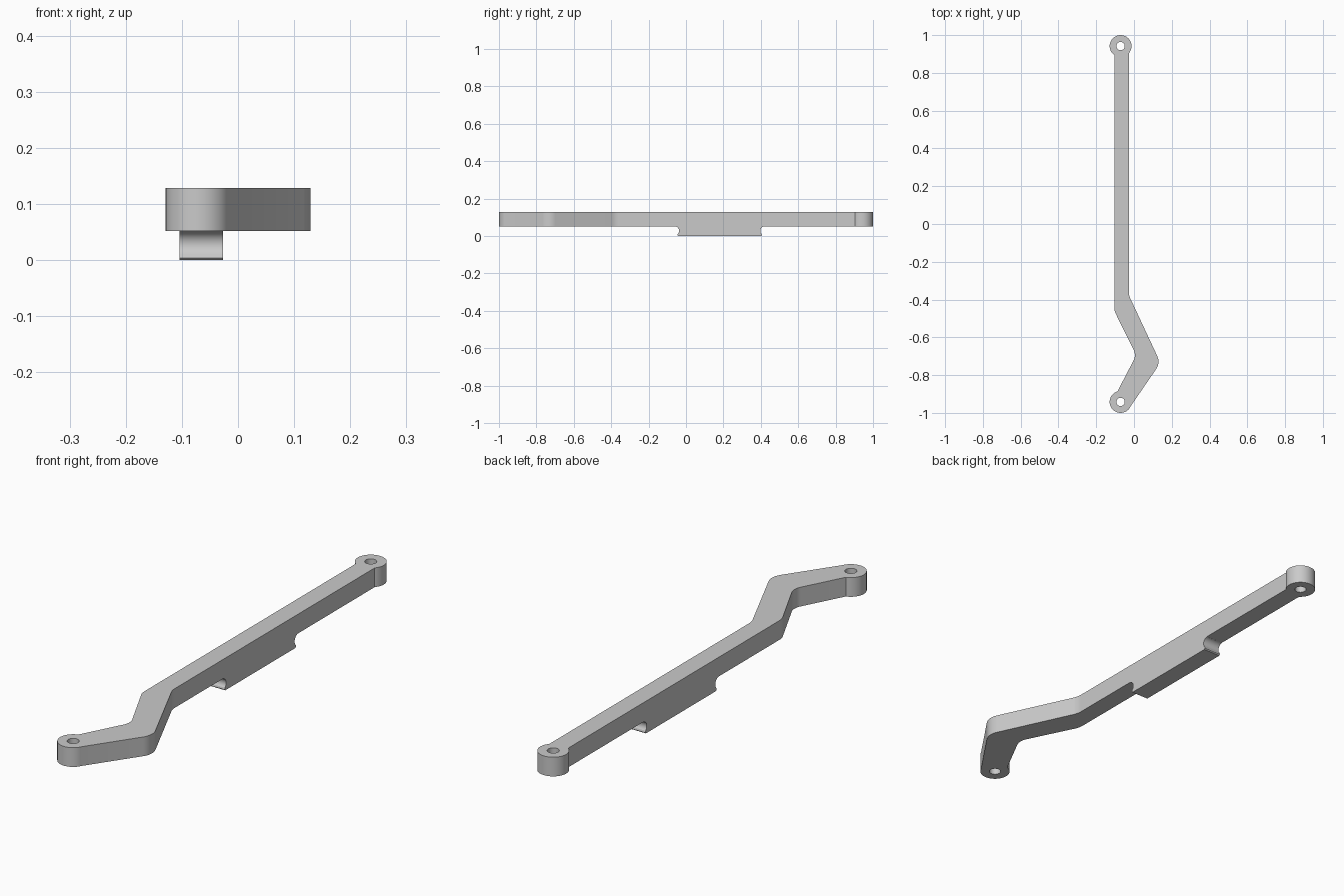
import bpy, bmesh, math
from mathutils import Vector

if "Cube" in bpy.data.objects:
    bpy.data.objects.remove(bpy.data.objects["Cube"], do_unlink=True)

LOW, HIGH = 0.052, 0.129          # underside and top of the arm
LEFT, RIGHT = -0.104, -0.027      # sides of the straight arm
BOSS_X, BOSS_Y, BOSS_R, HOLE_R = -0.071, 0.942, 0.058, 0.022

grey = bpy.data.materials.new("light grey")
grey.use_nodes = True
grey.diffuse_color = (0.59, 0.59, 0.59, 1)
grey.node_tree.nodes["Principled BSDF"].inputs["Base Color"].default_value = grey.diffuse_color


def prism(name, points, start, offset):
    """Extrude a closed loop of points; start maps a 2D point into space."""
    bm = bmesh.new()
    face = bm.faces.new([bm.verts.new(start(p)) for p in points])
    new = bmesh.ops.extrude_face_region(bm, geom=[face])["geom"]
    verts = [v for v in new if isinstance(v, bmesh.types.BMVert)]
    bmesh.ops.translate(bm, verts=verts, vec=offset)
    bmesh.ops.recalc_face_normals(bm, faces=bm.faces)
    mesh = bpy.data.meshes.new(name)
    bm.to_mesh(mesh)
    bm.free()
    mesh.materials.append(grey)
    obj = bpy.data.objects.new(name, mesh)
    bpy.context.collection.objects.link(obj)
    return obj


def fillet(corners, steps=10):
    """Round each (x, y, radius) corner with a tangent arc."""
    out = []
    for i, (x, y, r) in enumerate(corners):
        p = Vector((x, y))
        if r == 0:
            out.append(p)
            continue
        a = (Vector(corners[i - 1][:2]) - p).normalized()
        b = (Vector(corners[(i + 1) % len(corners)][:2]) - p).normalized()
        half = a.angle(b) / 2
        centre = p + (a + b).normalized() * r / math.sin(half)
        s = p + a * r / math.tan(half) - centre
        e = p + b * r / math.tan(half) - centre
        out += [centre + s.lerp(e, k / steps).normalized() * r for k in range(steps + 1)]
    return out


def circle(radius, n=64):
    return [(radius * math.cos(k * math.tau / n), radius * math.sin(k * math.tau / n))
            for k in range(n)]


def combine(target, tool, operation):
    mod = target.modifiers.new("combine", "BOOLEAN")
    mod.operation, mod.solver, mod.object = operation, "EXACT", tool
    bpy.context.view_layer.objects.active = target
    bpy.ops.object.modifier_apply(modifier=mod.name)
    bpy.data.objects.remove(tool, do_unlink=True)


# Cranked arm
outline = fillet([
    (RIGHT, BOSS_Y, 0), (LEFT, BOSS_Y, 0),
    (LEFT, -0.46, 0.08), (0.012, -0.695, 0.06),
    (-0.1, -0.91, 0), (BOSS_X, -BOSS_Y, 0), (-0.024, -0.974, 0),
    (0.14, -0.735, 0.07), (RIGHT, -0.378, 0.08)])
arm = prism("linkage_arm", outline, lambda p: (p[0], p[1], LOW), (0, 0, HIGH - LOW))

# Foot pad with hollowed ends
MID = 0.18
end = [(0.222, 0), (0.226, 0.004)]
for k in range(13):
    t = math.radians(225 - 125 * k / 12)
    end.append((0.241 + 0.024 * math.cos(t), 0.028 + 0.024 * math.sin(t)))
end.append((0.237, 0.09))
profile = [(MID + y, z) for y, z in end] + [(MID - y, z) for y, z in reversed(end)]
foot = prism("foot_pad", profile, lambda p: (LEFT, p[0], p[1]), (RIGHT - LEFT, 0, 0))
combine(arm, foot, "UNION")

# Round end bosses, then their through holes
for radius, margin, operation in ((BOSS_R, 0, "UNION"), (HOLE_R, 0.05, "DIFFERENCE")):
    for side in (-1, 1):
        tool = prism("end_boss", circle(radius),
                     lambda p: (BOSS_X + p[0], side * BOSS_Y + p[1], LOW - margin),
                     (0, 0, HIGH - LOW + 2 * margin))
        combine(arm, tool, operation)

# Smooth rounded walls, crisp edges
bpy.ops.object.select_all(action="DESELECT")
arm.select_set(True)
bpy.context.view_layer.objects.active = arm
bpy.ops.object.shade_smooth_by_angle(angle=math.radians(20))
